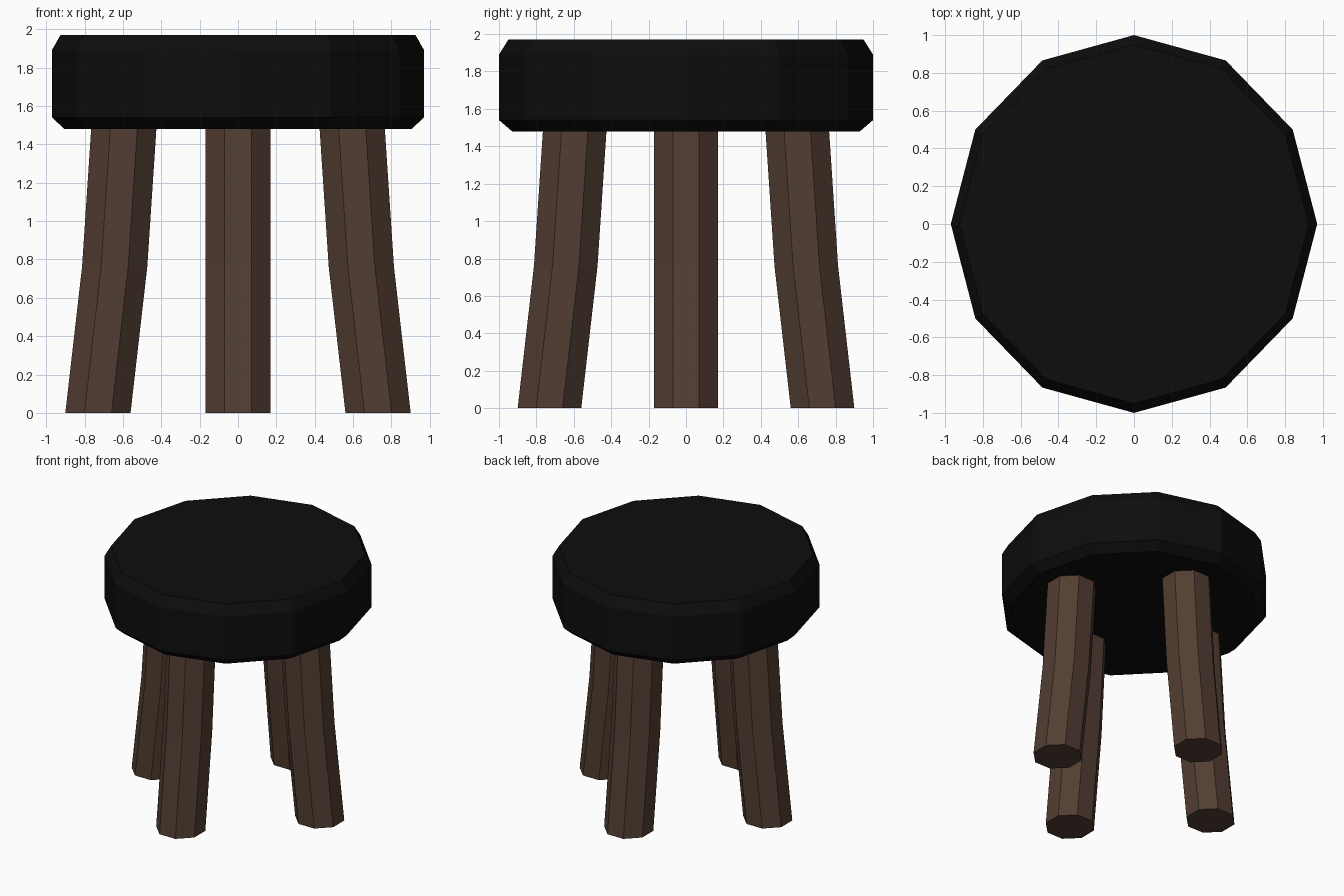
import bpy, bmesh
from math import cos, sin, pi

if "Cube" in bpy.data.objects:
    bpy.data.objects.remove(bpy.data.objects["Cube"])


def material(name, rgb):
    m = bpy.data.materials.new(name)
    m.diffuse_color = (*rgb, 1)
    m.use_nodes = True
    m.node_tree.nodes["Principled BSDF"].inputs["Base Color"].default_value = m.diffuse_color
    return m


def loft(name, rings, mat):
    """Skin equal-sized rings of points and cap both ends."""
    bm = bmesh.new()
    loops = [[bm.verts.new(p) for p in ring] for ring in rings]
    n = len(loops[0])
    for a, b in zip(loops, loops[1:]):
        for i in range(n):
            j = (i + 1) % n
            bm.faces.new((a[i], a[j], b[j], b[i]))
    bm.faces.new(loops[0][::-1])
    bm.faces.new(loops[-1])
    bmesh.ops.recalc_face_normals(bm, faces=bm.faces)
    me = bpy.data.meshes.new(name)
    bm.to_mesh(me)
    bm.free()
    me.materials.append(mat)
    ob = bpy.data.objects.new(name, me)
    bpy.context.collection.objects.link(ob)
    return ob


def ring(cx, cy, z, rx, ry, sides, phase=0.0):
    return [(cx + rx * cos(2 * pi * i / sides + phase),
             cy + ry * sin(2 * pi * i / sides + phase), z) for i in range(sides)]


black = material("black_cushion", (0.004, 0.004, 0.004))
wood = material("dark_wood", (0.085, 0.048, 0.032))

# Twelve-sided seat with chamfered rims, slightly narrower in x
SEAT = [(1.48, 0.905, 0.93), (1.54, 0.97, 1.0), (1.89, 0.97, 1.0), (1.97, 0.925, 0.95)]
loft("seat", [ring(0, 0, z, rx, ry, 12) for z, rx, ry in SEAT], black)

# Four octagonal legs that bend outward towards the floor
LEG = [(0.0, 0.73), (0.76, 0.643), (1.5, 0.594)]
R = 0.17 / cos(pi / 8)
for name, dx, dy in (("right_leg", 1, 0), ("left_leg", -1, 0),
                     ("back_leg", 0, 1), ("front_leg", 0, -1)):
    loft(name, [ring(dx * d, dy * d, z, R, R, 8, pi / 8) for z, d in LEG], wood)
